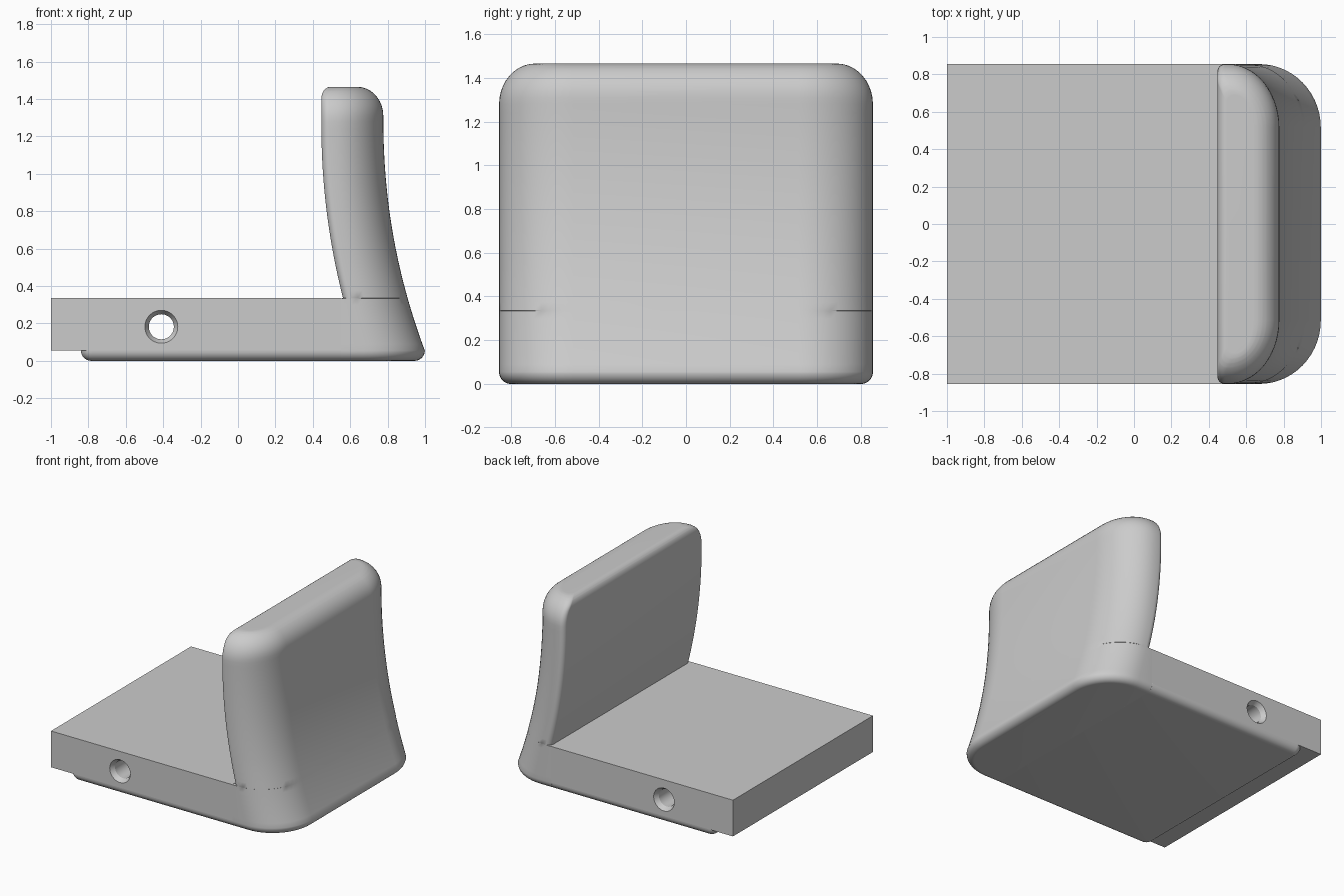
import bpy, bmesh, math

if "Cube" in bpy.data.objects:
    bpy.data.objects.remove(bpy.data.objects["Cube"], do_unlink=True)

grey = bpy.data.materials.new("plain grey")
grey.use_nodes = True
colour = (0.6, 0.6, 0.6, 1)
grey.diffuse_color = colour
grey.node_tree.nodes["Principled BSDF"].inputs["Base Color"].default_value = colour

HALF = 0.855      # half width in y
FILLET = 0.055    # rounding along the bottom edge
SLAB_TOP = 0.335
JOIN = 0.55       # x where the seat meets the upright
TOP = 1.465


def loft(name, rows):
    """Skin a list of closed rings and cap both ends."""
    bm = bmesh.new()
    rings = [[bm.verts.new(p) for p in row] for row in rows]
    for a, b in zip(rings, rings[1:]):
        for i in range(len(a)):
            j = (i + 1) % len(a)
            bm.faces.new((a[i], a[j], b[j], b[i]))
    bm.faces.new(rings[0])
    bm.faces.new(rings[-1])
    bmesh.ops.recalc_face_normals(bm, faces=bm.faces)
    mesh = bpy.data.meshes.new(name)
    bm.to_mesh(mesh)
    bm.free()
    mesh.materials.append(grey)
    obj = bpy.data.objects.new(name, mesh)
    bpy.context.collection.objects.link(obj)
    return obj


def smooth(obj):
    bpy.ops.object.select_all(action="DESELECT")
    obj.select_set(True)
    bpy.context.view_layer.objects.active = obj
    bpy.ops.object.shade_smooth_by_angle(angle=math.radians(35))


def section(z, front, back, half, front_r, back_rx, back_ry, steps=14):
    """Level ring with elliptical front and back corners, mirrored in y."""
    side = []
    for cx, cy, rx, ry, start in (
            (back - back_rx, half - back_ry, back_rx, back_ry, 0),
            (front + front_r, half - front_r, front_r, front_r, 90)):
        for i in range(steps + 1):
            a = math.radians(start + 90 * i / steps)
            side.append((cx + rx * math.cos(a), cy + ry * math.sin(a), z))
    return side + [(x, -y, z) for x, y, z in reversed(side)]


def drop(z, start, end, amount):
    """Quarter-ellipse inset growing from start to end height."""
    t = min(max((z - start) / (end - start), 0), 1)
    return amount * (1 - math.sqrt(1 - t * t))


def upright_row(z):
    low = drop(FILLET - z, 0, FILLET, FILLET)
    side_in = low + drop(z, 1.28, TOP, 0.165)
    back_in = low + drop(z, 1.31, TOP, 0.14)
    front_in = drop(z, 1.405, TOP, 0.05)
    back = 0.777 + 0.14 * max(1.3 - max(z, FILLET), 0) ** 2.1
    rx = 0.08 + 0.25 * back - back_in
    ry = 0.34 - side_in
    back -= back_in
    if z < SLAB_TOP - 0.0005:
        front, front_r = JOIN, 0.0005
    else:
        front = 0.446 + 0.138 * max(1.25 - z, 0) ** 2 + front_in
        front_r = 0.04
    rx = min(rx, back - front - front_r - 0.005)
    return section(z, front, back, HALF - side_in, front_r, rx, ry)


# Curved upright, from the rounded bottom edge to the rounded top
arc = [math.radians(90 * i / 10) for i in range(11)]
levels = [FILLET * (1 - math.cos(a)) for a in arc]
levels += [FILLET + (SLAB_TOP - 0.001 - FILLET) * i / 8 for i in range(1, 9)]
levels += [SLAB_TOP + (1.28 - SLAB_TOP) * i / 24 for i in range(25)]
levels += [1.28 + (TOP - 1.28) * math.sin(a * k) for a in arc[1:] for k in (0.97, 1)
           if k == 1 or a > 1]
upright = loft("curved_upright", [upright_row(z) for z in sorted(levels)])
smooth(upright)

# Thin rounded foot under the slab
foot_rows = []
for a in arc:
    inset = FILLET * (1 - math.sin(a))
    foot_rows.append(section(FILLET * (1 - math.cos(a)), -0.84 + inset, JOIN,
                             HALF - inset, 0.06 - inset * 0.9, 0.0005, 0.0005))
smooth(loft("rounded_foot", foot_rows))

# Flat slab
slab = loft("flat_slab", [[(x, y, z) for x, y in
                           ((-1, -HALF), (JOIN, -HALF), (JOIN, HALF), (-1, HALF))]
                          for z in (FILLET, SLAB_TOP)])

# Cross hole, countersunk at both ends
profile = ((-0.9, 0.088), (-HALF, 0.088), (-HALF + 0.035, 0.067),
           (HALF - 0.035, 0.067), (HALF, 0.088), (0.9, 0.088))
turns = [math.tau * i / 48 for i in range(48)]
cutter = loft("hole_cutter", [[(-0.41 + r * math.cos(a), y, 0.182 + r * math.sin(a))
                               for a in turns] for y, r in profile])
cutter.hide_render = True
cutter.hide_set(True)
cut = slab.modifiers.new("cross_hole", "BOOLEAN")
cut.operation = "DIFFERENCE"
cut.solver = "EXACT"
cut.object = cutter
bpy.ops.object.select_all(action="DESELECT")
slab.select_set(True)
bpy.context.view_layer.objects.active = slab
bpy.ops.object.modifier_apply(modifier=cut.name)
bpy.data.objects.remove(cutter, do_unlink=True)
bpy.ops.object.shade_smooth_by_angle(angle=math.radians(25))
